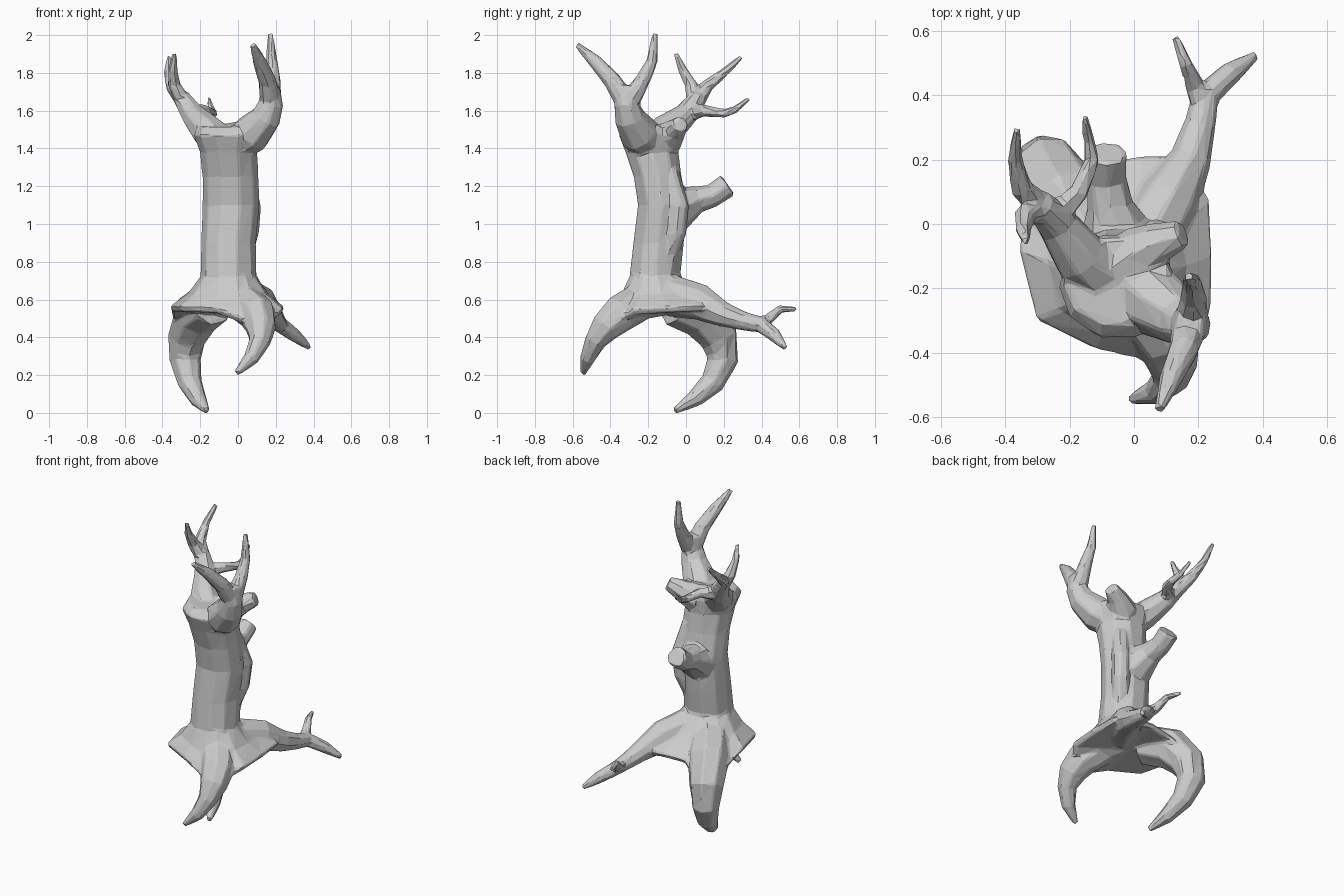
import bpy, bmesh
from math import sin, cos, tau
from mathutils import Vector


def loft(name, rings):
    """Flat-faced closed shape through rings of equal point count."""
    bm = bmesh.new()
    vs = [[bm.verts.new(p) for p in r] for r in rings]
    n = len(rings[0])
    for a, b in zip(vs, vs[1:]):
        for i in range(n):
            j = (i + 1) % n
            bm.faces.new((a[i], a[j], b[j], b[i]))
    # end caps, fanned so uneven outlines stay clean
    for ring in (vs[0], vs[-1]):
        c = bm.verts.new(sum((v.co for v in ring), Vector()) / n)
        for i in range(n):
            bm.faces.new((c, ring[i], ring[(i + 1) % n]))
    bmesh.ops.recalc_face_normals(bm, faces=bm.faces)
    me = bpy.data.meshes.new(name)
    bm.to_mesh(me)
    bm.free()
    ob = bpy.data.objects.new(name, me)
    bpy.context.collection.objects.link(ob)
    return ob


def limb(name, path, sides=8):
    """Tapered tube through (x, y, z, radius) points, without twist."""
    pts = [Vector(p[:3]) for p in path]
    rings, side = [], None
    for i, p in enumerate(pts):
        d = (pts[min(i + 1, len(pts) - 1)] - pts[max(i - 1, 0)]).normalized()
        if side is None:
            side = d.orthogonal()
        side = (side - d * side.dot(d)).normalized()
        up = d.cross(side)
        r = path[i][3] + .003
        rings.append([p + r * (cos(tau * k / sides) * side + sin(tau * k / sides) * up)
                      for k in range(sides)])
    return loft(name, rings)


def oval(cx, cy, z, rx, ry, sides=10):
    return [Vector((cx + rx * cos(tau * k / sides), cy + ry * sin(tau * k / sides), z))
            for k in range(sides)]


# Trunk
trunk = loft("stump", [oval(*r) for r in [
    (-.05, -.16, .60, .16, .14), (-.05, -.165, .72, .15, .14),
    (-.05, -.145, .90, .145, .14), (-.037, -.125, 1.10, .152, .135),
    (-.04, -.15, 1.25, .15, .132), (-.05, -.18, 1.38, .152, .147),
    (-.05, -.195, 1.47, .185, .168), (-.05, -.18, 1.515, .17, .14)]])

# Flared skirt joining the roots
rim = [Vector(p) for p in [
    (.245, -.1, .56), (.235, .08, .57), (.165, .21, .53), (.04, .215, .54), (-.12, .19, .53),
    (-.25, .23, .43), (-.345, .1, .5), (-.36, -.08, .565), (-.305, -.30, .565),
    (-.12, -.39, .56), (.03, -.425, .50), (.155, -.40, .48), (.24, -.28, .55)]]
collar = []
for p in rim:
    d = (p - Vector((-.05, -.13, p.z))).normalized()
    collar.append(Vector((-.05 + .145 * d.x, -.165 + .135 * d.y, .73)))
mid = [a.lerp(b, .55) - Vector((0, 0, .025)) for a, b in zip(rim, collar)]
hub = Vector((-.05, -.08, .53))
lip = [a.lerp(hub, .05) - Vector((0, 0, .028)) for a in rim]
under = [a.lerp(hub, .6) for a in lip]
body = [trunk, loft("root_skirt", [under, lip, rim, mid, collar])]

# Roots
body += [
    limb("front_root", [(.02, -.24, .59, .1), (.1, -.35, .525, .1), (.12, -.425, .455, .082),
                        (.115, -.48, .38, .056), (.07, -.52, .29, .04), (-.01, -.545, .208, .014)]),
    limb("left_root", [(-.14, -.06, .58, .12), (-.22, .08, .52, .125), (-.27, .175, .40, .104),
                       (-.28, .195, .28, .083), (-.255, .14, .16, .063), (-.21, .04, .07, .043),
                       (-.165, -.062, .01, .015)]),
    limb("back_root", [(.02, -.08, .62, .11), (.11, .08, .585, .095), (.175, .2, .52, .064),
                       (.205, .31, .485, .048), (.225, .4, .465, .041), (.30, .47, .41, .035),
                       (.38, .525, .345, .014)]),
    limb("back_root_tine", [(.215, .36, .475, .035), (.19, .43, .49, .03),
                            (.16, .5, .55, .02), (.128, .585, .55, .012)], 6)]

# Right branch and its two tines
body += [
    limb("right_branch", [(-.02, -.17, 1.41, .09), (.075, -.25, 1.48, .105), (.15, -.3, 1.565, .08),
                          (.175, -.315, 1.64, .065), (.175, -.31, 1.73, .045)]),
    limb("right_branch_front_tine", [(.175, -.31, 1.63, .055), (.155, -.39, 1.76, .046),
                                     (.115, -.48, 1.86, .035), (.078, -.578, 1.95, .014)]),
    limb("right_branch_back_tine", [(.177, -.31, 1.63, .055), (.185, -.23, 1.76, .039),
                                    (.18, -.18, 1.86, .028), (.17, -.165, 2.01, .013)])]

# Left branch and its three tines
body += [
    limb("left_branch", [(-.09, -.17, 1.43, .09), (-.17, -.1, 1.50, .085), (-.24, 0, 1.58, .062),
                         (-.30, .065, 1.67, .045)]),
    limb("left_branch_front_tine", [(-.28, .05, 1.63, .042), (-.34, .025, 1.74, .034),
                                    (-.345, -.02, 1.82, .023), (-.335, -.055, 1.905, .012)], 6),
    limb("left_branch_back_tine", [(-.28, .05, 1.63, .042), (-.35, .11, 1.73, .034),
                                   (-.37, .2, 1.8, .023), (-.365, .295, 1.885, .012)], 6),
    limb("left_branch_inner_tine", [(-.25, .02, 1.59, .045), (-.17, .1, 1.6, .03),
                                    (-.13, .2, 1.585, .023), (-.14, .26, 1.605, .018),
                                    (-.155, .335, 1.665, .011)], 6)]

# Sawn-off stubs and the knot swelling beside the lower one
body += [
    limb("back_stub", [(-.04, -.12, 1.07, .14), (-.055, -.03, 1.085, .115), (-.075, .06, 1.13, .07),
                       (-.085, .14, 1.15, .06), (-.085, .222, 1.207, .062)]),
    limb("knot", [(.02, -.1, .82, .05), (.06, -.05, .96, .05), (.07, -.035, 1.09, .05),
                  (.03, -.09, 1.28, .05)]),
    limb("top_stub", [(-.05, -.14, 1.44, .09), (.02, -.09, 1.46, .085), (.085, -.055, 1.50, .06),
                      (.152, -.03, 1.53, .041)])]

# Grow everything together into one faceted skin
for ob in body:
    ob.select_set(True)
bpy.context.view_layer.objects.active = trunk
bpy.ops.object.join()
m = trunk.modifiers.new("fuse", 'REMESH')
m.mode, m.voxel_size = 'VOXEL', .008
m = trunk.modifiers.new("blend", 'SMOOTH')
m.factor, m.iterations = .5, 14
m = trunk.modifiers.new("facet", 'DECIMATE')
m.ratio = .02
